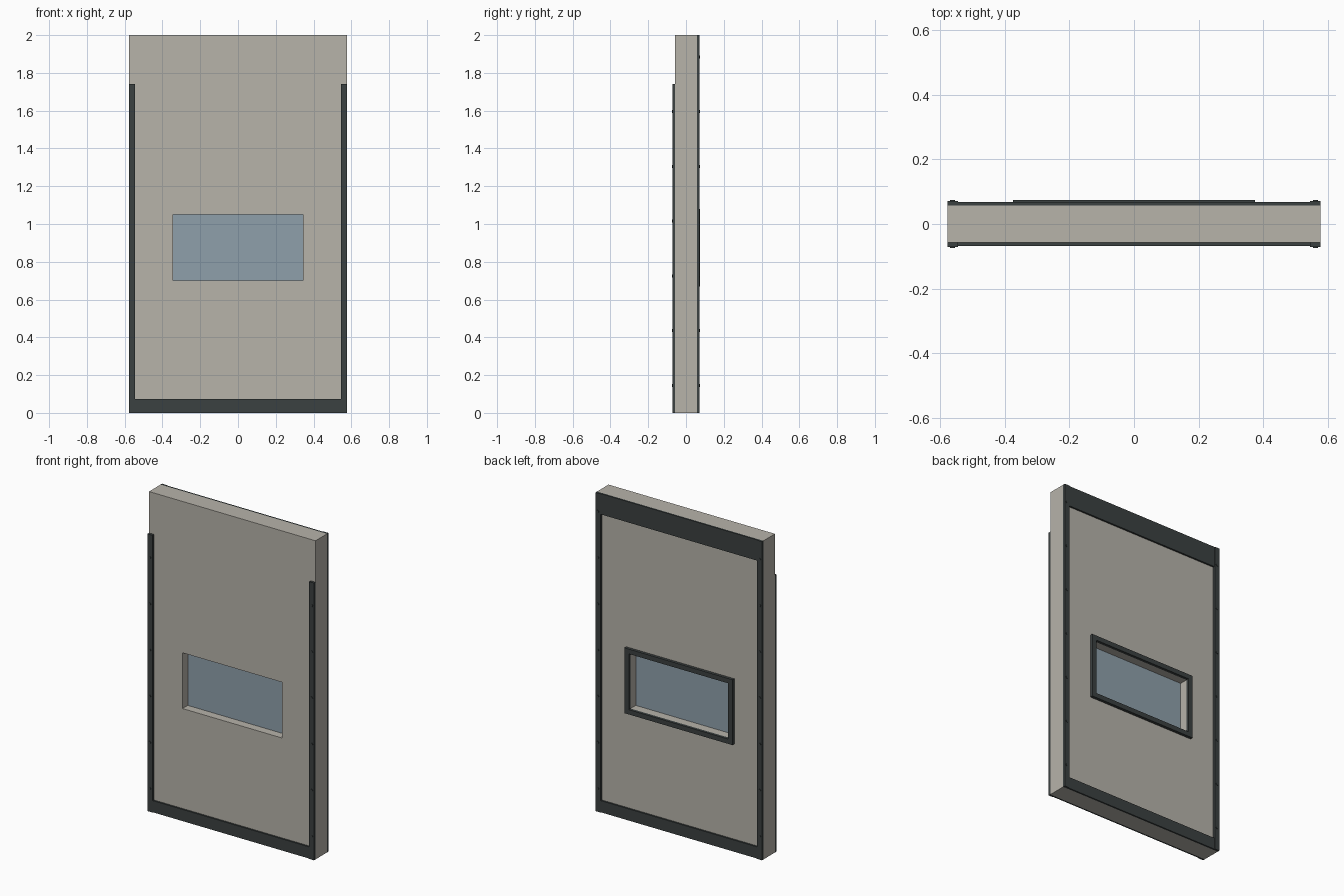
import bpy, bmesh, math
from mathutils import Matrix, Vector

cube = bpy.data.objects.get("Cube")
if cube:
    bpy.data.objects.remove(cube, do_unlink=True)


def material(name, rgb):
    mat = bpy.data.materials.new(name)
    mat.use_nodes = True
    mat.diffuse_color = (*rgb, 1)
    mat.node_tree.nodes["Principled BSDF"].inputs["Base Color"].default_value = (*rgb, 1)
    return mat


STONE = material("warm grey panel", (0.473, 0.451, 0.402))
METAL = material("dark metal", (0.044, 0.053, 0.053))
GLASS = material("blue grey glass", (0.275, 0.352, 0.407))


def finish(name, bm, mat):
    bmesh.ops.recalc_face_normals(bm, faces=bm.faces)
    mesh = bpy.data.meshes.new(name)
    bm.to_mesh(mesh)
    bm.free()
    mesh.materials.append(mat)
    obj = bpy.data.objects.new(name, mesh)
    bpy.context.collection.objects.link(obj)
    return obj


def box(name, x, y, z, mat):
    """Box spanning the given (low, high) ranges."""
    bm = bmesh.new()
    bmesh.ops.create_cube(bm, size=1)
    for v in bm.verts:
        v.co = Vector([(r[0] + r[1]) / 2 + c * (r[1] - r[0])
                       for c, r in zip(v.co, (x, y, z))])
    return finish(name, bm, mat)


def ring(name, outer, inner, y, mat):
    """Rectangular slab with a rectangular hole; rects are (x0, x1, z0, z1)."""
    bm = bmesh.new()

    def loop(rect, depth):
        x0, x1, z0, z1 = rect
        return [bm.verts.new((px, depth, pz))
                for px, pz in ((x0, z0), (x1, z0), (x1, z1), (x0, z1))]

    loops = [loop(outer, y[0]), loop(outer, y[1]), loop(inner, y[1]), loop(inner, y[0])]
    for a, b in zip(loops, loops[1:] + loops[:1]):
        for i in range(4):
            j = (i + 1) % 4
            bm.faces.new((a[i], a[j], b[j], b[i]))
    return finish(name, bm, mat)


W, H = 0.578, 2.0        # half width and height of the panel
FACE = 0.057             # half thickness of the panel
STRIP = 0.033            # width of the edge strips
WIN = (-0.345, 0.345, 0.70, 1.05)
RIM = 0.03

# Panel with window opening, glass and rear window frame
ring("door_panel", (-W, W, 0, H), WIN, (-FACE, FACE), STONE)
box("window_glass", WIN[:2], (-0.005, 0.005), WIN[2:], GLASS)
ring("window_frame", (WIN[0] - RIM, WIN[1] + RIM, WIN[2] - RIM, WIN[3] + RIM),
     WIN, (FACE, 0.075), METAL)

# Horizontal bands
inner = W - STRIP
box("front_bottom_band", (-inner, inner), (-0.068, -FACE), (0, 0.073), METAL)
box("back_bottom_band", (-inner, inner), (FACE, 0.068), (0, 0.073), METAL)
box("back_top_band", (-inner, inner), (FACE, 0.068), (H - 0.13, H), METAL)


# Vertical strips and their rivets
def rivets(name, x, y, count):
    bm = bmesh.new()
    for i in range(count):
        place = Matrix.Translation((x, y, 0.145 + 0.29 * i))
        bmesh.ops.create_cone(bm, cap_ends=True, segments=12, radius1=0.008,
                              radius2=0.008, depth=0.006,
                              matrix=place @ Matrix.Rotation(math.pi / 2, 4, "X"))
    finish(name, bm, METAL)


for side, sx in (("left", 1), ("right", -1)):
    for end, sy, top, count in (("front", -1, 1.74, 6), ("back", 1, H, 7)):
        box(f"{end}_{side}_strip", sorted((sx * inner, sx * W)),
            sorted((sy * FACE, sy * 0.072)), (0, top), METAL)
        rivets(f"{end}_{side}_rivets", sx * 0.562, sy * 0.072, count)
